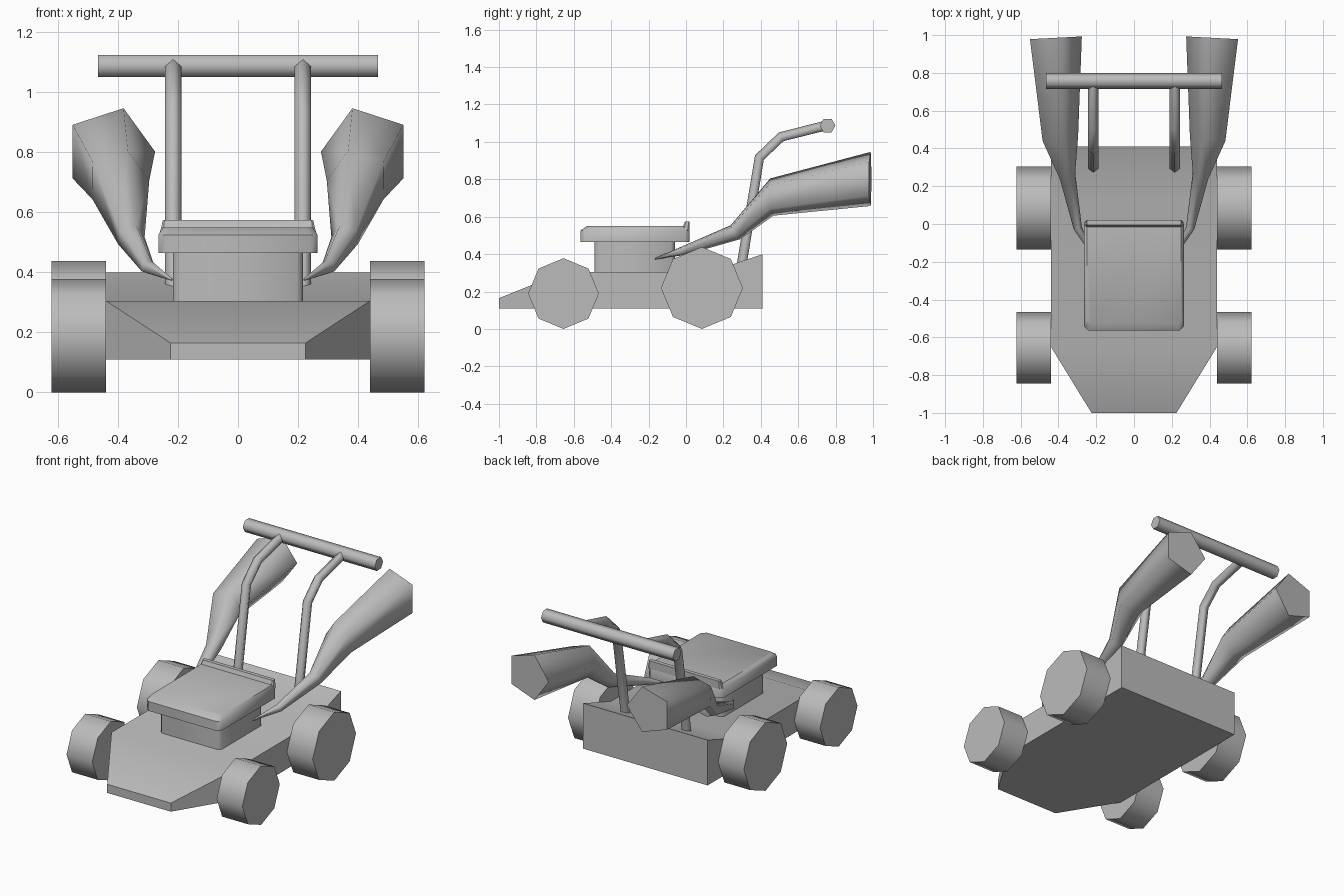
import bpy, bmesh, math
from mathutils import Vector

cube = bpy.data.objects.get("Cube")
if cube:
    bpy.data.objects.remove(cube, do_unlink=True)

GREY = (0.5, 0.5, 0.5, 1)
mat = bpy.data.materials.new("plain grey")
mat.use_nodes = True
mat.diffuse_color = GREY
mat.node_tree.nodes["Principled BSDF"].inputs["Base Color"].default_value = GREY


def loft(name, rings, smooth, mirror=False):
    """Skin a list of closed rings and cap both ends."""
    bm = bmesh.new()
    rows = [[bm.verts.new(p) for p in ring] for ring in rings]
    n = len(rows[0])
    for a, b in zip(rows, rows[1:]):
        for i in range(n):
            j = (i + 1) % n
            bm.faces.new((a[i], a[j], b[j], b[i]))
    bm.faces.new(rows[0])
    bm.faces.new(rows[-1])
    bmesh.ops.recalc_face_normals(bm, faces=bm.faces[:])
    mesh = bpy.data.meshes.new(name)
    bm.to_mesh(mesh)
    bm.free()
    mesh.materials.append(mat)
    obj = bpy.data.objects.new(name, mesh)
    bpy.context.collection.objects.link(obj)
    bpy.ops.object.select_all(action='DESELECT')
    obj.select_set(True)
    bpy.context.view_layer.objects.active = obj
    bpy.ops.object.shade_smooth_by_angle(angle=math.radians(smooth))
    if mirror:
        obj.modifiers.new("Mirror", 'MIRROR')
    return obj


def ring(centre, normal, radius, sides, phase):
    """Regular polygon facing along normal, kept level sideways."""
    side = normal.cross(Vector((0, 0, 1))).normalized()
    up = side.cross(normal).normalized()
    angles = [math.radians(phase) + math.tau * i / sides for i in range(sides)]
    return [centre + radius * (side * math.cos(a) + up * math.sin(a)) for a in angles]


def tube(name, path, radii, sides, phase, smooth, pitches=None):
    """Sweep a polygon along a path, mirrored to the other side."""
    pts = [Vector(p) for p in path]
    rings = []
    for i, p in enumerate(pts):
        before = (p - pts[i - 1]).normalized() if i else Vector()
        after = (pts[i + 1] - p).normalized() if i + 1 < len(pts) else Vector()
        normal = (before + after).normalized()
        if pitches:
            normal.z = 0
            normal.normalize()
            normal.z = math.tan(math.radians(pitches[i]))
            normal.normalize()
        rings.append(ring(p, normal, radii[i], sides, phase))
    return loft(name, rings, smooth, mirror=True)


def slab(x, y0, y1, z, corner):
    """Level rectangle with clipped corners."""
    c = corner
    return [(x - c, y0, z), (x, y0 + c, z), (x, y1 - c, z), (x - c, y1, z),
            (c - x, y1, z), (-x, y1 - c, z), (-x, y0 + c, z), (c - x, y0, z)]


# Wedge-nosed deck, rising at the rear
deck = [(-1, 0.225, 0.165), (-0.65, 0.44, 0.305), (0.13, 0.44, 0.305), (0.41, 0.44, 0.4)]
loft("deck", [[(-w, y, 0.11), (w, y, 0.11), (w, y, z), (-w, y, z)] for y, w, z in deck], 30)

# Wheels
for name, y, r in (("front_wheels", -0.655, 0.189), ("rear_wheels", 0.085, 0.219)):
    tube(name, [(0.44, y, r), (0.622, y, r)], [r, r], 8, 0, 60)

# Engine block, its cover and the raised rear lip
loft("engine_block", [slab(0.217, -0.49, -0.06, z, 0.02) for z in (0.28, 0.48)], 50)
loft("engine_cover", [slab(0.265, -0.565, 0.02, 0.465, 0.025),
                      slab(0.265, -0.565, 0.02, 0.525, 0.025),
                      slab(0.25, -0.53, 0.01, 0.55, 0.025)], 50)
loft("cover_lip", [slab(0.262, -0.025, 0.02, 0.525, 0.012),
                   slab(0.25, -0.005, 0.02, 0.575, 0.005)], 30)

# Bent handle posts and crossbar
tube("handle_posts", [(0.216, 0.3, 0.34), (0.216, 0.395, 0.915),
                      (0.216, 0.51, 1.025), (0.216, 0.75, 1.085)],
     [0.029] * 4, 5, 90, 75)
tube("handle_crossbar", [(0, 0.757, 1.087), (0.467, 0.757, 1.087)], [0.042] * 2, 6, 0, 65)

# Flared exhaust pipes
tube("exhaust_pipes",
     [(0.22, -0.165, 0.375), (0.3, -0.02, 0.417), (0.358, 0.262, 0.517),
      (0.4, 0.455, 0.705), (0.428, 0.985, 0.802)],
     [0.004, 0.025, 0.048, 0.105, 0.152], 5, 180, 75,
     pitches=[20, 20, 35, 5, 0])
